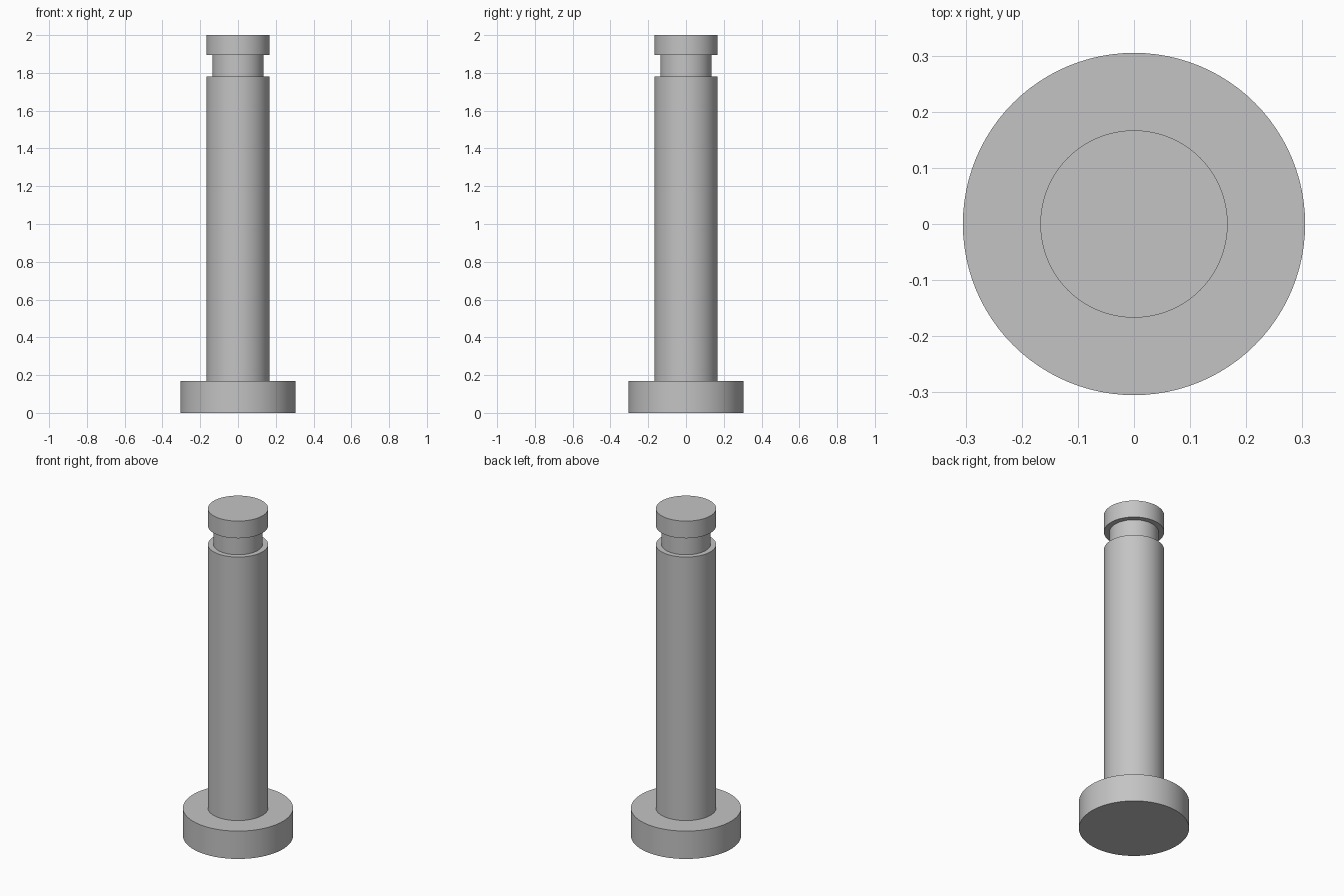
import bpy, bmesh, math
from mathutils import Vector

cube = bpy.data.objects.get("Cube")
if cube:
    bpy.data.objects.remove(cube, do_unlink=True)

# Plain grey metal
steel = bpy.data.materials.new("grey_steel")
steel.use_nodes = True
grey = (0.55, 0.55, 0.55, 1)
steel.diffuse_color = grey
steel.node_tree.nodes["Principled BSDF"].inputs["Base Color"].default_value = grey

HEAD, SHAFT, NECK = 0.305, 0.167, 0.136

# Half profile from the underside of the head to the tip: (radius, height)
profile = [
    (0, 0), (HEAD, 0), (HEAD, 0.17),      # head flange
    (SHAFT, 0.17), (SHAFT, 1.78),         # shaft
    (NECK, 1.78), (NECK, 1.895),          # retaining groove
    (SHAFT, 1.895), (SHAFT, 2), (0, 2),   # end collar
]

# Turn the profile around the vertical axis
bm = bmesh.new()
verts = [bm.verts.new((r, 0, z)) for r, z in profile]
edges = [bm.edges.new(pair) for pair in zip(verts, verts[1:])]
bmesh.ops.spin(bm, geom=verts + edges, cent=Vector(), axis=Vector((0, 0, 1)),
               angle=math.tau, steps=96, use_merge=False)
bmesh.ops.remove_doubles(bm, verts=bm.verts, dist=0.0005)
bmesh.ops.recalc_face_normals(bm, faces=bm.faces)

mesh = bpy.data.meshes.new("grooved_pin")
bm.to_mesh(mesh)
bm.free()
mesh.materials.append(steel)
pin = bpy.data.objects.new("grooved_pin", mesh)
bpy.context.collection.objects.link(pin)

# Smooth sides with crisp rims
bpy.context.view_layer.objects.active = pin
pin.select_set(True)
bpy.ops.object.shade_smooth_by_angle(angle=math.radians(30))
